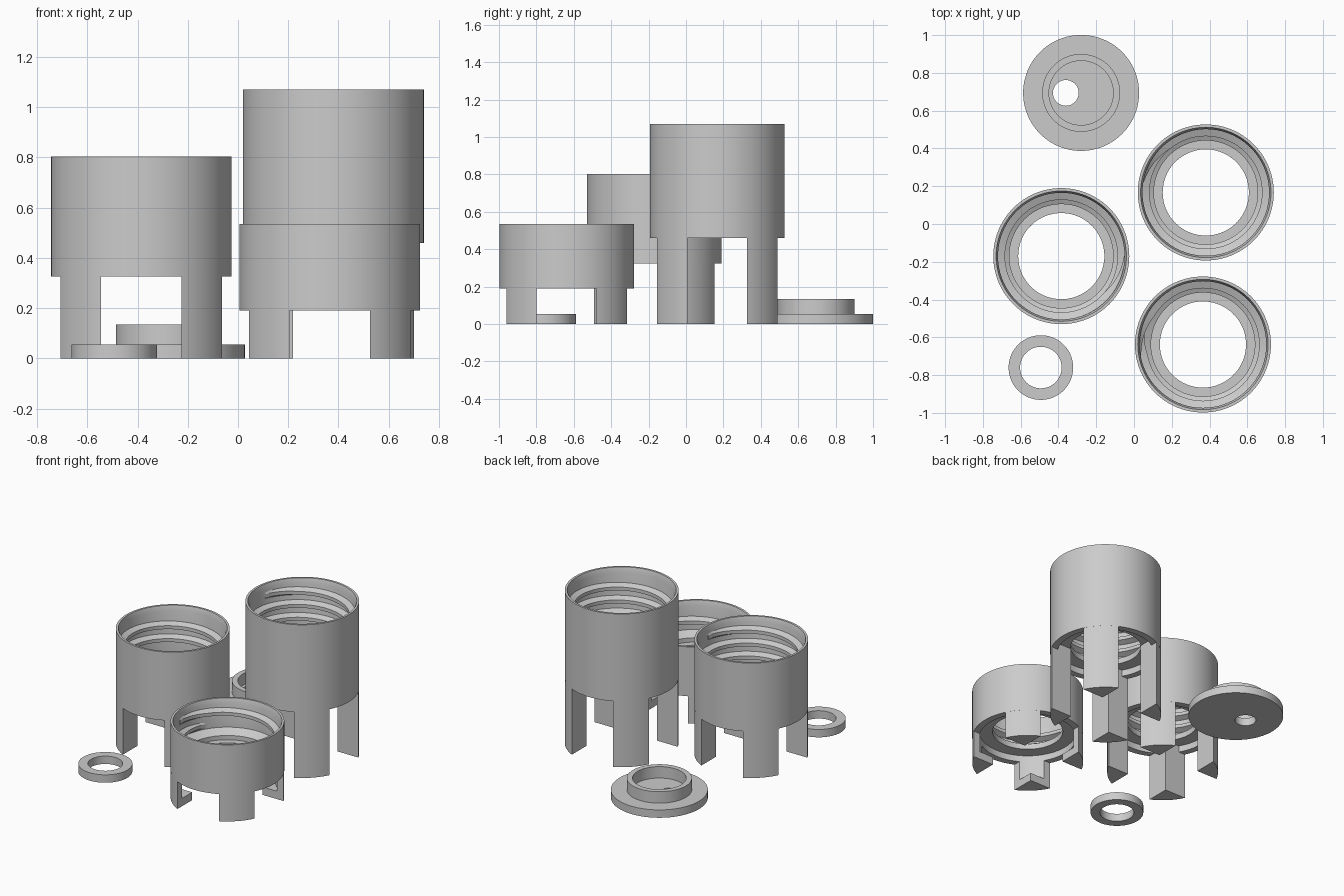
import bpy, bmesh, math

if "Cube" in bpy.data.objects:
    bpy.data.objects.remove(bpy.data.objects["Cube"])

SEG = 96
R = 0.36          # outer radius of the sleeves
HALF_SLOT = 0.16  # half width of the cross slots between the legs

grey = bpy.data.materials.new("plain_grey")
grey.diffuse_color = (0.6, 0.6, 0.6, 1)
grey.use_nodes = True
grey.node_tree.nodes["Principled BSDF"].inputs["Base Color"].default_value = grey.diffuse_color


def finish(name, bm, loc):
    bmesh.ops.recalc_face_normals(bm, faces=bm.faces[:])
    mesh = bpy.data.meshes.new(name)
    bm.to_mesh(mesh)
    bm.free()
    ob = bpy.data.objects.new(name, mesh)
    ob.location = loc
    bpy.context.collection.objects.link(ob)
    mesh.materials.append(grey)
    bpy.ops.object.select_all(action='DESELECT')
    ob.select_set(True)
    bpy.context.view_layer.objects.active = ob
    bpy.ops.object.shade_smooth_by_angle(angle=math.radians(25))
    return ob


def bridge(bm, rows, closed):
    """Skin a list of closed cross-sections."""
    count = len(rows)
    n = len(rows[0])
    for i in range(count if closed else count - 1):
        a, b = rows[i], rows[(i + 1) % count]
        for j in range(n):
            k = (j + 1) % n
            bm.faces.new((a[j], a[k], b[k], b[j]))


def lathe(name, profile, loc):
    """Revolve a closed (radius, height) outline."""
    bm = bmesh.new()
    rows = []
    for i in range(SEG):
        t = 2 * math.pi * i / SEG
        rows.append([bm.verts.new((r * math.cos(t), r * math.sin(t), z)) for r, z in profile])
    bridge(bm, rows, True)
    return finish(name, bm, loc)


def thread(name, z0, z1, pitch, loc):
    """Helical rib on the inside of a sleeve."""
    bm = bmesh.new()
    steps = int((z1 - z0) / pitch * 72)
    rows = []
    for i in range(steps + 1):
        t = 2 * math.pi * i / 72 + math.radians(150)
        z = z0 + pitch * i / 72
        fade = min(1, i / 8, (steps - i) / 8)
        crest = 0.332 - 0.034 * fade
        section = ((0.34, -0.03), (crest, -0.012), (crest, 0.012), (0.34, 0.03))
        rows.append([bm.verts.new((r * math.cos(t), r * math.sin(t), z + dz)) for r, dz in section])
    bridge(bm, rows, False)
    bm.faces.new(rows[0])
    bm.faces.new(rows[-1])
    return finish(name, bm, loc)


def arc(r, n=12):
    """Arc of radius r inside the corner x, y > HALF_SLOT."""
    a = math.asin(HALF_SLOT / r)
    b = math.pi / 2 - a
    return [(r * math.cos(a + (b - a) * i / n), r * math.sin(a + (b - a) * i / n))
            for i in range(n + 1)]


def legs(name, z0, z1, loc, inner=None):
    """Four corner legs; wedge shaped, or a thin curved wall if inner is given."""
    outline = arc(R - 0.0005)
    outline += arc(inner)[::-1] if inner else [(HALF_SLOT, HALF_SLOT)]
    bm = bmesh.new()
    for q in range(4):
        c, s = round(math.cos(q * math.pi / 2)), round(math.sin(q * math.pi / 2))
        rows = [[bm.verts.new((c * x - s * y, s * x + c * y, z)) for x, y in outline]
                for z in (z0, z1)]
        bridge(bm, rows, False)
        bm.faces.new(rows[0])
        bm.faces.new(rows[1])
    return finish(name, bm, loc)


def sleeve(label, x, y, leg_h, top, notched=False):
    loc = (x, y, 0)
    under = leg_h + 0.045          # underside of the inner ledge
    floor = under + 0.04           # top of the inner ledge
    lathe(label + "_sleeve", [
        (R, leg_h), (R, top), (0.345, top), (0.335, top - 0.035),
        (0.335, floor + 0.06), (0.275, floor + 0.03), (0.275, floor),
        (0.228, floor), (0.228, under), (0.315, under), (0.315, leg_h)], loc)
    thread(label + "_thread", floor + 0.085, top - 0.075, 0.09, loc)
    if notched:
        legs(label + "_feet", 0, 0.055, loc)
        legs(label + "_legs", 0.055, leg_h + 0.02, loc, inner=0.315)
    else:
        legs(label + "_legs", 0, under, loc)


# threaded sleeves standing on four legs
sleeve("medium", -0.385, -0.17, 0.325, 0.803)
sleeve("tall", 0.38, 0.167, 0.46, 1.07)
sleeve("short", 0.365, -0.638, 0.19, 0.535, notched=True)

# loose washer
lathe("washer", [(0.11, 0), (0.171, 0), (0.171, 0.055), (0.11, 0.055)], (-0.493, -0.76, 0))

# flange: base disc with an off-centre hole, and a collar on top
HOLE_X, HOLE_R = -0.081, 0.068
bm = bmesh.new()
rows = []
for r, cx, z in ((0.307, 0, 0), (0.307, 0, 0.055), (HOLE_R, HOLE_X, 0.055), (HOLE_R, HOLE_X, 0)):
    rows.append([bm.verts.new((cx + r * math.cos(2 * math.pi * i / SEG),
                               r * math.sin(2 * math.pi * i / SEG), z)) for i in range(SEG)])
bridge(bm, rows, True)
finish("flange_base", bm, (-0.28, 0.694, 0))
lathe("flange_collar", [(0.17, 0.05), (0.206, 0.05), (0.206, 0.135), (0.17, 0.135)],
      (-0.28, 0.694, 0))
